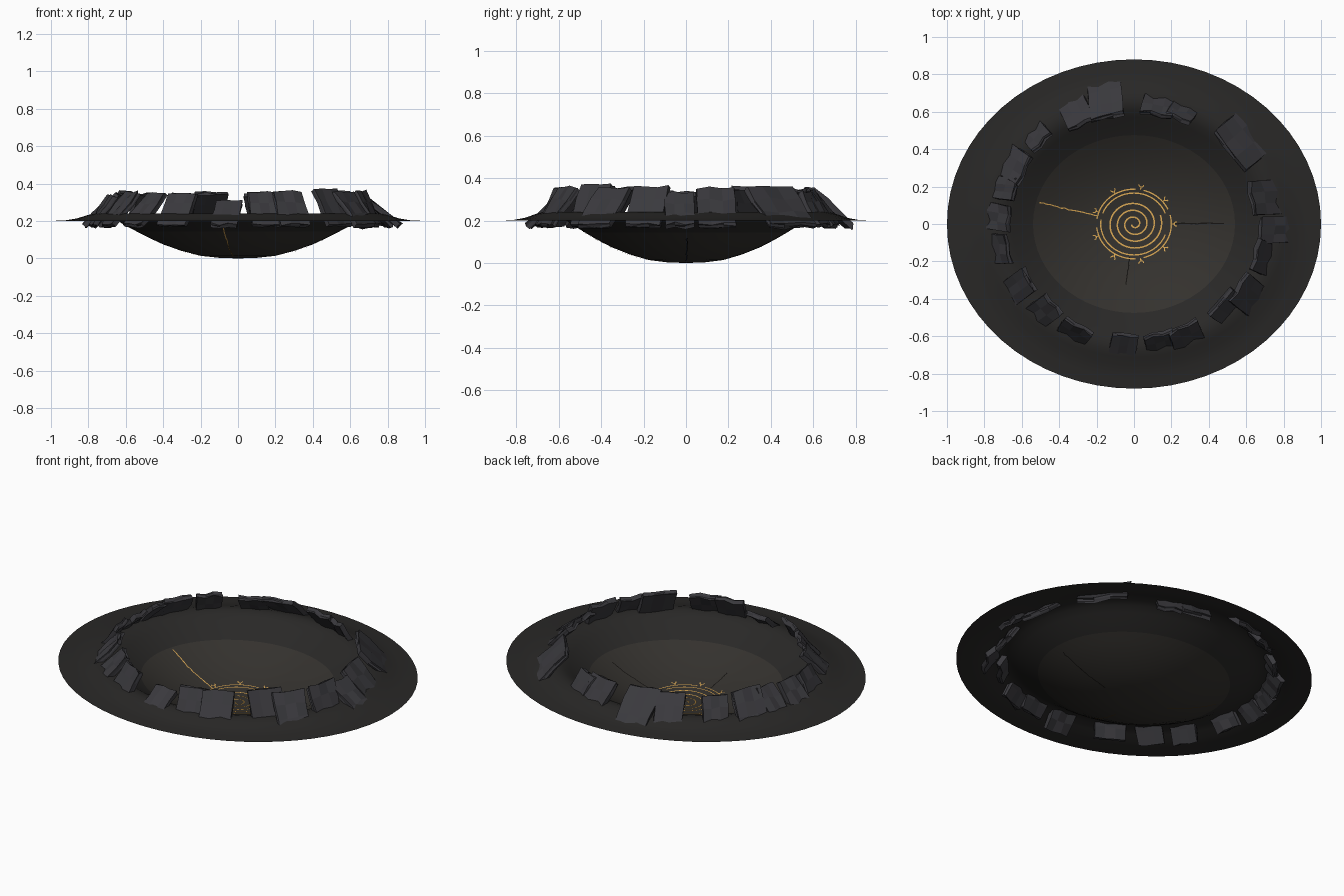
import bpy, bmesh, math, random
from mathutils import Vector

if "Cube" in bpy.data.objects:
    bpy.data.objects.remove(bpy.data.objects["Cube"])

random.seed(4)
YS = 0.88  # ellipse squash along y


def material(name, rgb):
    m = bpy.data.materials.new(name)
    m.diffuse_color = (*rgb, 1)
    m.use_nodes = True
    m.node_tree.nodes["Principled BSDF"].inputs["Base Color"].default_value = m.diffuse_color
    return m


EARTH = material("scorched_earth", (0.022, 0.021, 0.020))
FLOOR = material("crater_floor", (0.034, 0.031, 0.027))
STONE = material("slate", (0.042, 0.041, 0.047))
GOLD = material("gold", (0.72, 0.40, 0.09))
DARK = material("crack_dark", (0.008, 0.007, 0.006))

# crater cross-section: normalised radius, height
PROFILE = [(0.1, 0.003), (0.2, 0.014), (0.3, 0.04), (0.4, 0.075), (0.48, 0.112),
           (0.54, 0.143), (0.6, 0.175), (0.65, 0.205), (0.69, 0.228), (0.73, 0.24),
           (0.77, 0.24), (0.81, 0.23), (0.86, 0.214), (0.92, 0.204), (1.0, 0.2)]


def ground(x, y):
    r = math.hypot(x, y / YS)
    pts = [(0, 0)] + PROFILE
    for (r0, z0), (r1, z1) in zip(pts, pts[1:]):
        if r <= r1:
            return z0 + (z1 - z0) * (r - r0) / (r1 - r0)
    return 0.2


def finish(name, bm, mats, smooth=False):
    me = bpy.data.meshes.new(name)
    bm.to_mesh(me)
    bm.free()
    ob = bpy.data.objects.new(name, me)
    bpy.context.collection.objects.link(ob)
    for m in mats:
        me.materials.append(m)
    if smooth:
        for p in me.polygons:
            p.use_smooth = True
    return ob


# crater bowl, raised lip and outer skirt
N = 64
bm = bmesh.new()
centre = bm.verts.new((0, 0, 0))
rings = [[bm.verts.new((r * math.cos(2 * math.pi * i / N), YS * r * math.sin(2 * math.pi * i / N), z))
          for i in range(N)] for r, z in PROFILE]
for i in range(N):
    j = (i + 1) % N
    bm.faces.new((centre, rings[0][i], rings[0][j])).material_index = 1
    for k, (a, b) in enumerate(zip(rings, rings[1:])):
        f = bm.faces.new((a[i], b[i], b[j], a[j]))
        f.material_index = 1 if PROFILE[k + 1][0] <= 0.54 else 0
finish("crater_bowl", bm, [EARTH, FLOOR], True)

# tilted slabs: centre x, centre y, width, radial reach, top height
SLABS = [(.76, -.03, .14, .17, .32), (.71, .14, .18, .16, .345), (.57, .44, .27, .16, .35),
         (.26, .60, .14, .09, .33), (.13, .635, .17, .11, .34), (-.15, .66, .18, .18, .35),
         (-.31, .60, .15, .15, .34), (-.52, .47, .14, .09, .34), (-.64, .32, .17, .13, .35),
         (-.70, .19, .12, .13, .34), (-.735, .04, .14, .14, .33), (-.72, -.13, .16, .09, .33),
         (-.62, -.34, .14, .15, .35), (-.49, -.47, .14, .14, .34), (-.32, -.58, .17, .09, .34),
         (-.06, -.66, .14, .14, .30), (.14, -.63, .16, .09, .35), (.28, -.60, .17, .11, .35),
         (.50, -.44, .19, .09, .365), (.61, -.38, .18, .14, .35), (.69, -.18, .17, .09, .355)]


def slab(n, cx, cy, w, reach, top):
    out = Vector((cx, cy, 0)).normalized()
    tan = Vector((-out.y, out.x, 0))
    rise = top - 0.175
    run = reach * 1.1
    slope = Vector((0, 0, rise)) - out * run           # leans inward toward the top
    nrm = tan.cross(slope).normalized()
    mid = Vector((cx, cy, 0.175 + rise / 2)) + out * reach * 0.06
    skew = random.uniform(-0.025, 0.025)
    bm = bmesh.new()
    bmesh.ops.create_cube(bm, size=1)
    bmesh.ops.subdivide_edges(bm, edges=bm.edges[:], cuts=2, use_grid_fill=True)
    for v in bm.verts:
        u, s, t = v.co
        ripple = 0.006 * math.sin(9 * u + 5 * s + n)
        v.co = (mid + tan * (u * w * random.uniform(.96, 1.04) + skew * s)
                + slope * (s + random.uniform(-.035, .035)) + nrm * (t * 0.028 + ripple))
    bmesh.ops.recalc_face_normals(bm, faces=bm.faces[:])
    finish(f"rim_slab_{n:02d}", bm, [STONE])


for n, args in enumerate(SLABS):
    slab(n, *args)


# flat inlaid strips that follow the bowl
def strip(bm, pts, width, lift):
    pts = [Vector(p) for p in pts]
    pairs = []
    for i, p in enumerate(pts):
        d = (pts[min(i + 1, len(pts) - 1)] - pts[max(i - 1, 0)]).normalized()
        side = Vector((-d.y, d.x)) * width / 2
        z = ground(p.x, p.y) + lift
        pairs.append([bm.verts.new((q.x, q.y, z)) for q in (p + side, p - side)])
    for a, b in zip(pairs, pairs[1:]):
        bm.faces.new((a[0], a[1], b[1], b[0]))


def polar(r, deg):
    a = math.radians(deg)
    return r * math.cos(a), r * 0.93 * math.sin(a)


# spiral
bm = bmesh.new()
strip(bm, [polar(0.012 + 0.138 * i / 140, 200 + 1260 * i / 140) for i in range(141)], 0.008, 0.004)
finish("spiral_inlay", bm, [GOLD])

# broken outer rings
bm = bmesh.new()
for r, arcs in ((0.2, ((-75, 15), (25, 75), (88, 172), (186, 272))), (0.178, ((20, 160), (172, 340)))):
    for a0, a1 in arcs:
        strip(bm, [polar(r, a0 + (a1 - a0) * i / 24) for i in range(25)], 0.007, 0.004)
finish("ring_inlay", bm, [GOLD])

# small forked marks around the rings
bm = bmesh.new()
for k in range(9):
    a = 40 * k
    strip(bm, [polar(0.2, a), polar(0.215, a)], 0.006, 0.004)
    for s in (-1, 1):
        strip(bm, [polar(0.213, a), polar(0.222, a + 3 * s), polar(0.23, a + 3 * s)], 0.006, 0.004)
finish("forked_marks", bm, [GOLD])

# radial cracks, glowing on one side or the other of the bowl
for name, deg, r0, r1, lift, mat in (("crack_left_glow", 166.5, .2, .52, .004, GOLD),
                                     ("crack_right", 0.5, .2, .48, .003, DARK),
                                     ("crack_right_under", 0.5, .2, .5, -.004, DARK),
                                     ("crack_front", 263, .19, .35, .003, DARK),
                                     ("crack_front_glow", 262, .2, .62, -.004, GOLD),
                                     ("crack_left_under", 166.5, .2, .5, -.004, GOLD)):
    bm = bmesh.new()
    strip(bm, [polar(r0 + (r1 - r0) * i / 16, deg + random.uniform(-.5, .5)) for i in range(17)], 0.006, lift)
    finish(name, bm, [mat])
